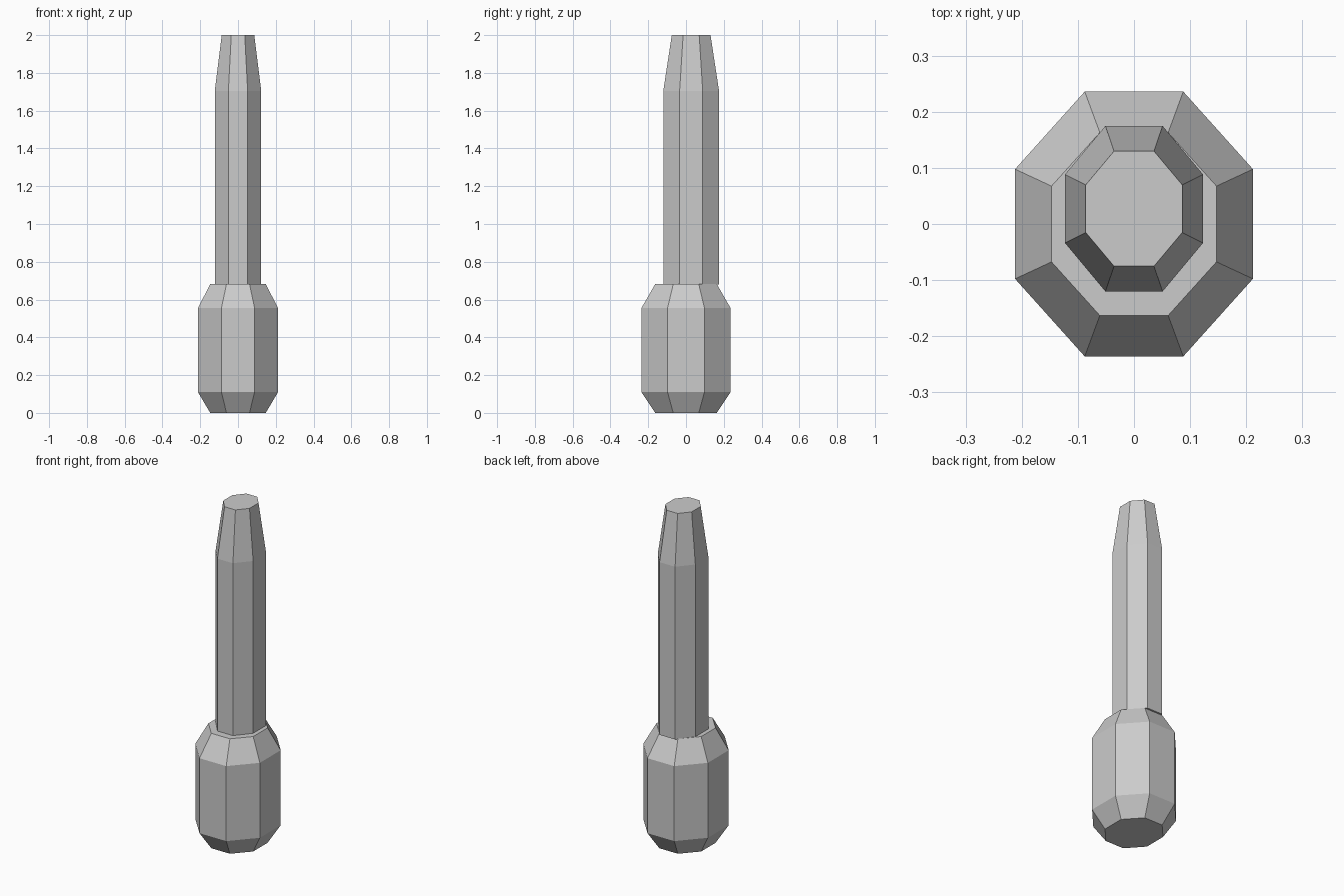
import bpy, bmesh
from math import cos, sin, pi

cube = bpy.data.objects.get("Cube")
if cube:
    bpy.data.objects.remove(cube, do_unlink=True)

SIDES = 8

grey = bpy.data.materials.new("light_grey")
grey.use_nodes = True
colour = (0.6, 0.6, 0.6, 1)
grey.diffuse_color = colour
grey.node_tree.nodes["Principled BSDF"].inputs["Base Color"].default_value = colour


def octagonal_part(name, centre_y, rings):
    """Loft flat-sided octagons; each ring is (half width, half depth, height)."""
    bm = bmesh.new()
    loops = []
    for half_x, half_y, z in rings:
        loop = []
        for i in range(SIDES):
            a = (i + 0.5) * 2 * pi / SIDES
            k = 1 / cos(pi / SIDES)
            loop.append(bm.verts.new((half_x * k * cos(a),
                                      centre_y + half_y * k * sin(a), z)))
        loops.append(loop)
    for low, high in zip(loops, loops[1:]):
        for i in range(SIDES):
            j = (i + 1) % SIDES
            bm.faces.new((low[i], low[j], high[j], high[i]))
    bm.faces.new(loops[0][::-1])
    bm.faces.new(loops[-1])
    mesh = bpy.data.meshes.new(name)
    bm.to_mesh(mesh)
    bm.free()
    mesh.materials.append(grey)
    obj = bpy.data.objects.new(name, mesh)
    bpy.context.collection.objects.link(obj)
    return obj


# Thick base with chamfered ends
octagonal_part("base", 0, [(0.147, 0.163, 0), (0.212, 0.236, 0.11),
                           (0.212, 0.236, 0.555), (0.147, 0.163, 0.682)])

# Slim shaft with a tapered tip, set slightly towards the back
octagonal_part("shaft", 0.0273, [(0.123, 0.1475, 0.68), (0.123, 0.1475, 1.705),
                                 (0.086, 0.1025, 2)])
